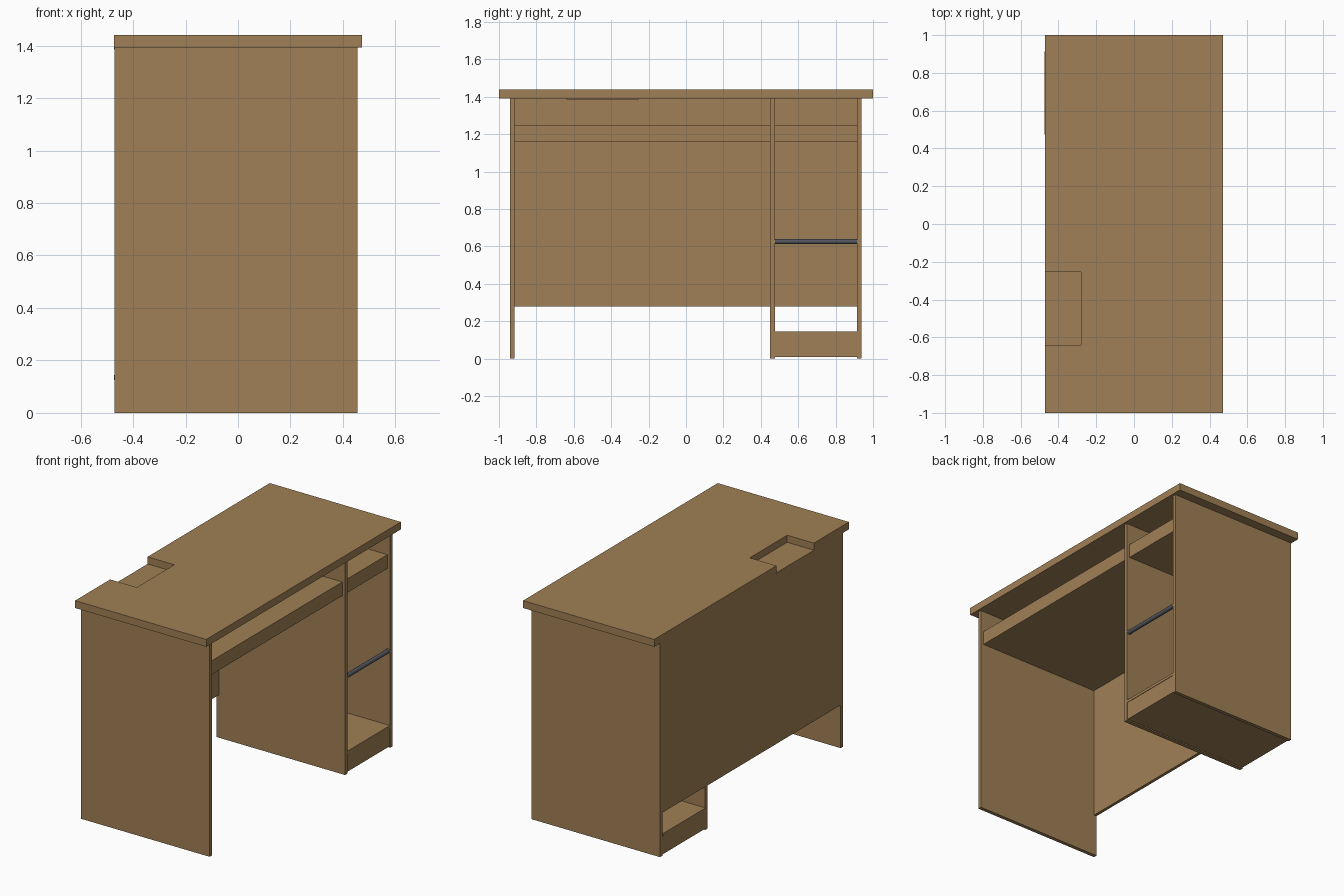
import bpy, bmesh, math

if "Cube" in bpy.data.objects:
    bpy.data.objects.remove(bpy.data.objects["Cube"])


def material(name, rgb):
    m = bpy.data.materials.new(name)
    m.diffuse_color = (*rgb, 1)
    m.use_nodes = True
    m.node_tree.nodes["Principled BSDF"].inputs["Base Color"].default_value = m.diffuse_color
    return m


WOOD = material("brown wood", (0.352, 0.216, 0.092))
METAL = material("dark grey metal", (0.085, 0.092, 0.11))


def finish(name, bm, mat):
    bmesh.ops.recalc_face_normals(bm, faces=bm.faces)
    me = bpy.data.meshes.new(name)
    bm.to_mesh(me)
    bm.free()
    me.materials.append(mat)
    ob = bpy.data.objects.new(name, me)
    bpy.context.collection.objects.link(ob)
    return ob


def slab(name, outline, z0, z1, mat=WOOD):
    """Extrude a flat xy outline from z0 to z1."""
    bm = bmesh.new()
    face = bm.faces.new([bm.verts.new((x, y, z0)) for x, y in outline])
    ext = bmesh.ops.extrude_face_region(bm, geom=[face])
    top = [g for g in ext["geom"] if isinstance(g, bmesh.types.BMVert)]
    bmesh.ops.translate(bm, verts=top, vec=(0, 0, z1 - z0))
    return finish(name, bm, mat)


def board(name, x, y, z):
    return slab(name, [(x[0], y[0]), (x[1], y[0]), (x[1], y[1]), (x[0], y[1])], *z)


# Table top with a cable notch in its back edge
slab("table_top", [(-0.472, -1), (0.472, -1), (0.472, 1), (-0.472, 1),
                   (-0.472, -0.255), (-0.28, -0.255),
                   (-0.28, -0.64), (-0.472, -0.64)], 1.392, 1.44)
board("notch_floor", (-0.472, -0.28), (-0.64, -0.255), (1.386, 1.394))

# Upright panels
for name, y in (("left_panel", (-0.942, -0.918)),
                ("divider_panel", (0.45, 0.475)),
                ("right_panel", (0.914, 0.938))):
    board(name, (-0.47, 0.455), y, (0, 1.392))

# Back panel and thick upper shelves in both bays
for side, y in (("left", (-0.918, 0.45)), ("right", (0.475, 0.914))):
    board(side + "_back_panel", (-0.47, -0.45), y, (0.28, 1.392))
    board(side + "_shelf", (-0.46, 0.435), y, (1.16, 1.25))

# Cabinet base and floor board
board("cabinet_base", (-0.47, 0.45), (0.475, 0.914), (0.008, 0.126))
board("cabinet_floor", (-0.473, 0.453), (0.475, 0.914), (0.126, 0.144))

# Metal cross bar in the cabinet opening
bpy.ops.mesh.primitive_cylinder_add(vertices=16, radius=0.014, depth=0.439,
                                    location=(0.44, 0.6945, 0.626),
                                    rotation=(math.pi / 2, 0, 0))
bar = bpy.context.object
bar.name = "cross_bar"
bar.data.materials.append(METAL)
bpy.ops.object.shade_smooth_by_angle()
